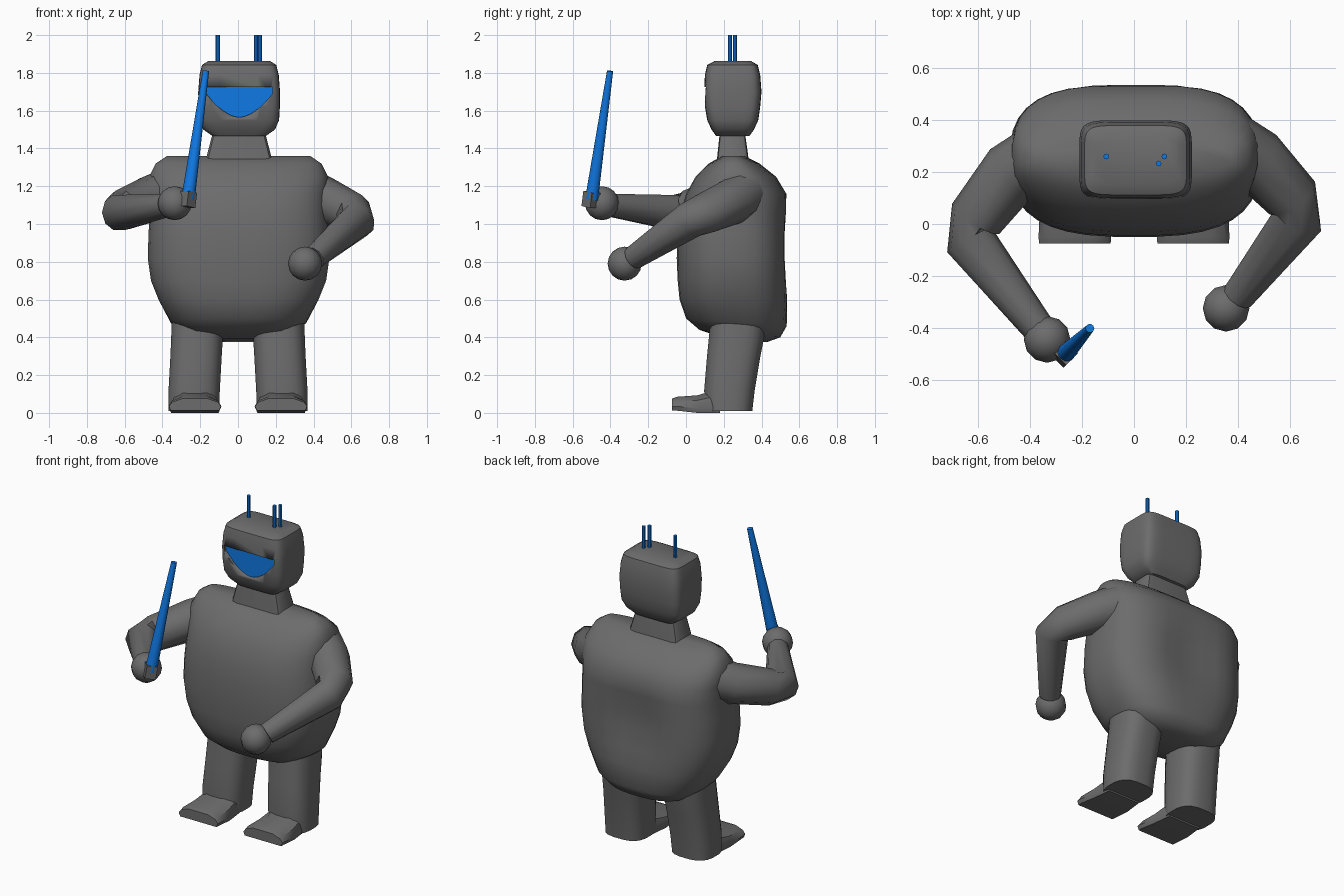
import bpy, bmesh, math
from mathutils import Vector

if "Cube" in bpy.data.objects:
    bpy.data.objects.remove(bpy.data.objects["Cube"])


def material(name, rgb):
    m = bpy.data.materials.new(name)
    m.diffuse_color = (*rgb, 1)
    m.use_nodes = True
    m.node_tree.nodes["Principled BSDF"].inputs["Base Color"].default_value = m.diffuse_color
    return m


GREY = material("grey", (0.15, 0.15, 0.15))
BLUE = material("blue", (0.005, 0.19, 0.78))


def finish(name, bm, mat, angle=40):
    bmesh.ops.recalc_face_normals(bm, faces=bm.faces)
    mesh = bpy.data.meshes.new(name)
    bm.to_mesh(mesh)
    bm.free()
    mesh.materials.append(mat)
    mesh.shade_smooth()
    mesh.set_sharp_from_angle(angle=math.radians(angle))
    ob = bpy.data.objects.new(name, mesh)
    bpy.context.collection.objects.link(ob)
    return ob


def bridge(rings):
    """Skin a list of point rings and cap both ends."""
    bm = bmesh.new()
    rows = [[bm.verts.new(p) for p in r] for r in rings]
    n = len(rows[0])
    for a, b in zip(rows, rows[1:]):
        for i in range(n):
            j = (i + 1) % n
            bm.faces.new((a[i], a[j], b[j], b[i]))
    bm.faces.new(rows[0])
    bm.faces.new(rows[-1])
    return bm


def section(cx, rx, y0, y1, z, power, n, slope=0.0):
    """Rounded-rectangle ring; slope tilts it along y."""
    pts = []
    for i in range(n):
        t = 2 * math.pi * (i + 0.5) / n
        c, s = math.cos(t), math.sin(t)
        x = math.copysign(abs(c) ** (2 / power), c)
        y = math.copysign(abs(s) ** (2 / power), s)
        pts.append((cx + rx * x, (y0 + y1) / 2 + (y1 - y0) / 2 * y, z - slope * y))
    return pts


def tube(name, path, radii, sides, mat, angle=40):
    path = [Vector(p) for p in path]
    rings = []
    for k, p in enumerate(path):
        a, b = path[max(k - 1, 0)], path[min(k + 1, len(path) - 1)]
        d = (b - a).normalized()
        up = Vector((0, 1, 0)) if abs(d.z) > 0.8 else Vector((0, 0, 1))
        u = d.cross(up).normalized()
        v = u.cross(d)
        rings.append([p + radii[k] * (u * math.cos(t) + v * math.sin(t))
                      for t in (2 * math.pi * i / sides for i in range(sides))])
    return finish(name, bridge(rings), mat, angle)


# Torso: half width, front y, back y, height, roundness, tilt
torso = [(0.17, 0.20, 0.43, 0.385, 2.5, 0.01), (0.29, 0.07, 0.50, 0.42, 2.6, 0.02),
         (0.36, 0.00, 0.535, 0.48, 2.7, 0.02), (0.425, -0.035, 0.545, 0.60, 2.8, 0.0),
         (0.465, -0.045, 0.545, 0.70, 2.8, 0.0), (0.482, -0.05, 0.545, 0.82, 2.8, 0.0),
         (0.478, -0.045, 0.545, 0.95, 2.8, 0.0), (0.472, -0.03, 0.545, 1.06, 2.8, 0.0),
         (0.472, 0.00, 0.54, 1.16, 2.8, 0.0), (0.475, 0.05, 0.48, 1.25, 2.7, 0.0),
         (0.44, 0.12, 0.39, 1.32, 2.7, 0.0), (0.38, 0.19, 0.31, 1.36, 2.7, 0.0)]
bm = bridge([section(0.003, rx, a, b, z, p, 36, s) for rx, a, b, z, p, s in torso])
for v in bm.verts:  # hollow of the back
    if v.co.y > 0.42:
        v.co.y -= 0.05 * math.exp(-(v.co.x / 0.18) ** 2 - ((v.co.z - 0.88) / 0.22) ** 2)
finish("torso", bm, GREY, 60)

# Neck
finish("neck", bridge([section(0.005, rx, a, b, z, 9, 12) for rx, a, b, z in
       [(0.18, 0.16, 0.335, 1.31), (0.172, 0.165, 0.33, 1.36), (0.135, 0.18, 0.31, 1.50)]]), GREY)

# Head
head_rows = [(0.14, 0.16, 0.335, 1.465), (0.19, 0.135, 0.36, 1.50), (0.212, 0.112, 0.383, 1.55),
             (0.216, 0.10, 0.393, 1.62), (0.217, 0.095, 0.40, 1.70), (0.21, 0.10, 0.393, 1.79),
             (0.197, 0.112, 0.38, 1.842), (0.165, 0.15, 0.345, 1.862)]
head = finish("head", bridge([section(0.006, rx, a, b, z, 6, 32)
                              for rx, a, b, z in head_rows]), GREY, 35)

# Mouth: recess cut into the face, with a blue plate at its back
mouth = [(-0.168, 1.725), (0.182, 1.725)]
for i in range(13):
    t = 1 - i / 6
    mouth.append((0.007 + 0.175 * t, 1.69 - 0.125 * (1 - abs(t) ** 1.8)))


def prism(y0, y1):
    return bridge([[(x, y, z) for x, z in mouth] for y in (y0, y1)])


cutter = finish("mouth_cutter", prism(0.0, 0.125), GREY, 30)
cutter.hide_render = True
cutter.hide_viewport = True
cut = head.modifiers.new("mouth_cut", 'BOOLEAN')
cut.operation = 'DIFFERENCE'
cut.solver = 'EXACT'
cut.object = cutter
finish("mouth", prism(0.118, 0.127), BLUE, 30)

# Antennae
for i, (x, y) in enumerate([(-0.107, 0.26), (0.095, 0.233), (0.117, 0.26)]):
    tube(f"antenna_{i + 1}", [(x, y, 1.84), (x, y, 2.0)], [0.011] * 2, 8, BLUE)

# Arms and fists
arms = {
    "raised": ([(-0.36, 0.26, 1.17), (-0.47, 0.20, 1.13), (-0.61, 0.02, 1.075),
                (-0.635, -0.06, 1.06), (-0.37, -0.40, 1.10)], (-0.335, -0.445, 1.11)),
    "lowered": ([(0.36, 0.31, 1.17), (0.47, 0.25, 1.12), (0.61, 0.10, 1.055),
                 (0.635, 0.02, 1.02), (0.40, -0.28, 0.82)], (0.355, -0.325, 0.79)),
}
for name, (path, fist) in arms.items():
    tube(name + "_arm", path, [0.13, 0.122, 0.108, 0.098, 0.063], 10, GREY, 50)
    bm = bmesh.new()
    bmesh.ops.create_uvsphere(bm, u_segments=12, v_segments=8, radius=0.09)
    bmesh.ops.translate(bm, verts=bm.verts, vec=fist)
    finish(name + "_fist", bm, GREY, 60)

# Wand and its grip
tube("wand", [(-0.265, -0.50, 1.13), (-0.17, -0.402, 1.81)], [0.036, 0.017], 10, BLUE)
tube("wand_grip", [(-0.272, -0.508, 1.09), (-0.262, -0.498, 1.17)], [0.046, 0.046], 4, GREY)

# Legs and feet
leg_rows = [(0.235, 0.135, 0.10, 0.352, 0.01), (0.232, 0.137, 0.095, 0.365, 0.12),
            (0.222, 0.137, 0.11, 0.395, 0.30), (0.217, 0.138, 0.12, 0.415, 0.40),
            (0.21, 0.14, 0.13, 0.43, 0.52)]
foot_rows = [(-0.075, 0.138, 0.075), (-0.05, 0.14, 0.085), (0.06, 0.135, 0.105), (0.18, 0.12, 0.14)]
for side, s in (("left", 1), ("right", -1)):
    finish(side + "_leg", bridge([section(s * cx, rx, a, b, z, 2.8, 20)
                                  for cx, rx, a, b, z in leg_rows]), GREY, 50)
    rings = []
    for y, w, h in foot_rows:
        prof = [(-0.93, 0.012), (0.93, 0.012), (1, 0.035), (0.88, h * 0.75),
                (0.5, h), (-0.5, h), (-0.88, h * 0.75), (-1, 0.035)]
        rings.append([(s * 0.228 + w * px, y, z - 0.012 * (y > 0)) for px, z in prof])
    finish(side + "_foot", bridge(rings), GREY, 40)
